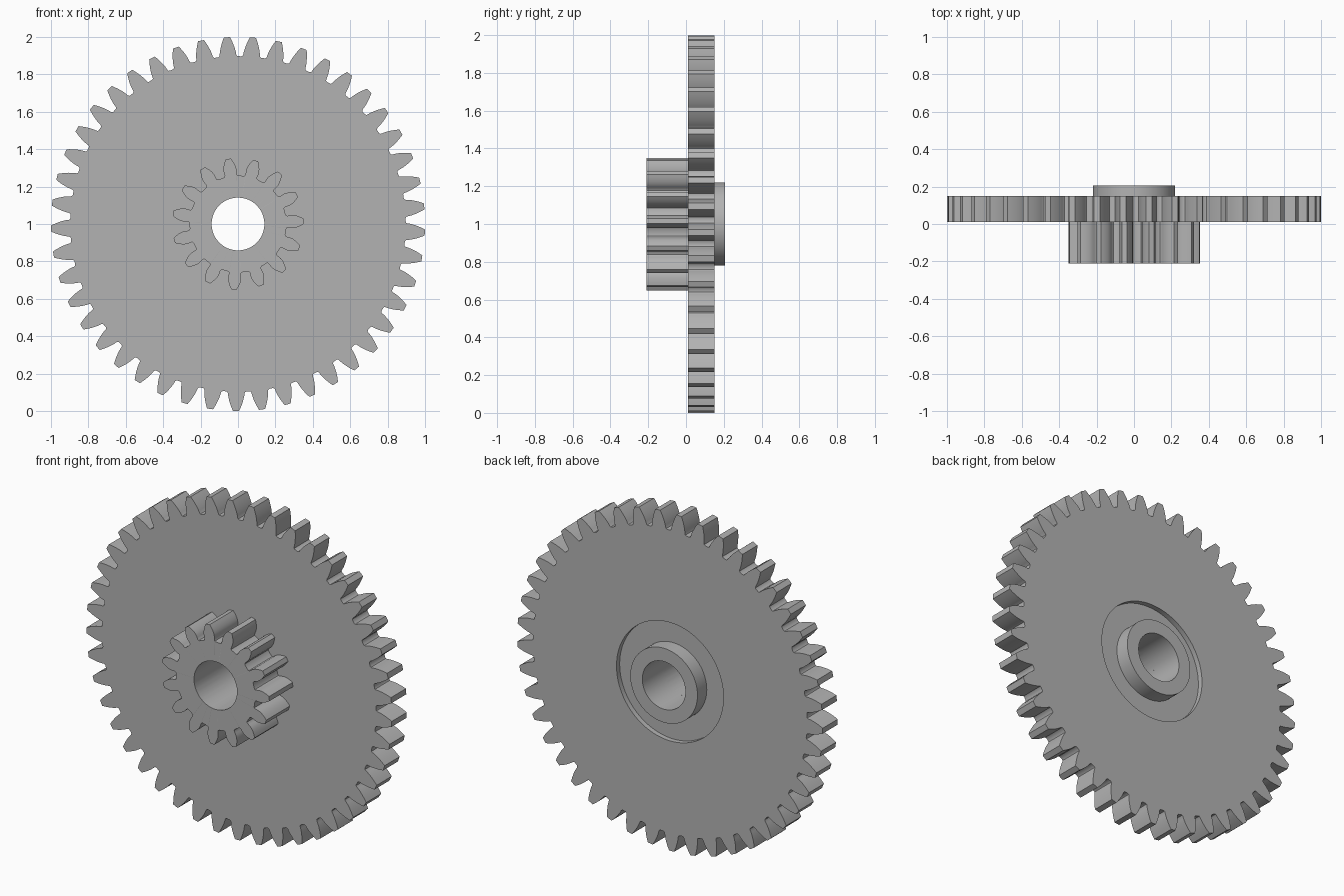
import bpy, bmesh
from math import sin, cos, tan, acos, pi, radians

cube = bpy.data.objects.get("Cube")
if cube:
    bpy.data.objects.remove(cube)

grey = bpy.data.materials.new("mid grey")
grey.use_nodes = True
COLOUR = (0.45, 0.45, 0.45, 1)
grey.diffuse_color = COLOUR
grey.node_tree.nodes["Principled BSDF"].inputs["Base Color"].default_value = COLOUR

AXIS_Z = 1.0
BORE = 0.141


def involute(a):
    return tan(a) - a


def gear_outline(teeth, tip, root, start):
    """Polar points (angle, radius) of an involute gear, angle clockwise from up."""
    pressure = radians(20)
    module = 2 * tip / (teeth + 2)
    pitch = module * teeth / 2
    base = pitch * cos(pressure)

    def half_angle(r):
        spread = involute(acos(base / r)) if r > base else 0
        return pi / (2 * teeth) + involute(pressure) - spread

    # Half a tooth: rounded root, then flank up to the tip corner
    low = root + 0.2 * module
    half = [(half_angle(root) + 0.2 * module / root, root),
            (half_angle(root) + 0.06 * module / root, root + 0.06 * module)]
    steps = 7
    for i in range(steps + 1):
        r = low + (tip - low) * i / steps
        half.append((half_angle(r), r))
    points = []
    for k in range(teeth):
        centre = radians(start) + 2 * pi * k / teeth
        points += [(centre - a, r) for a, r in half]
        points += [(centre + a, r) for a, r in reversed(half)]
    return points


def ring_part(name, outline, sections):
    """Bridge closed rings; a section is (radius or None for the outline, y)."""
    bm = bmesh.new()
    rings = []
    for radius, y in sections:
        rings.append([bm.verts.new((sin(a) * (radius or r), y, AXIS_Z + cos(a) * (radius or r)))
                      for a, r in outline])
    n = len(outline)
    for j, ring in enumerate(rings):
        following = rings[(j + 1) % len(rings)]
        for i in range(n):
            k = (i + 1) % n
            bm.faces.new((ring[i], ring[k], following[k], following[i]))
    bmesh.ops.recalc_face_normals(bm, faces=bm.faces)
    mesh = bpy.data.meshes.new(name)
    bm.to_mesh(mesh)
    bm.free()
    mesh.materials.append(grey)
    obj = bpy.data.objects.new(name, mesh)
    bpy.context.collection.objects.link(obj)
    bpy.ops.object.select_all(action='DESELECT')
    obj.select_set(True)
    bpy.context.view_layer.objects.active = obj
    bpy.ops.object.shade_smooth_by_angle(angle=radians(30))
    return obj


FRONT, MIDDLE, BACK = -0.21, 0.01, 0.15
RECESS_FLOOR, HUB_END = 0.12, 0.207

# Large wheel with a round recess in its back
ring_part("large_gear", gear_outline(45, 1.0, 0.897, 4.6),
          [(None, MIDDLE), (None, BACK), (0.35, BACK), (0.35, RECESS_FLOOR),
           (BORE, RECESS_FLOOR), (BORE, MIDDLE)])

# Small pinion on the front
ring_part("pinion", gear_outline(15, 0.352, 0.259, 15.5),
          [(None, FRONT), (None, MIDDLE), (BORE, MIDDLE), (BORE, FRONT)])

# Plain hub collar on the back
circle = [(2 * pi * i / 96, 0.22) for i in range(96)]
ring_part("hub_collar", circle,
          [(None, RECESS_FLOOR), (None, HUB_END), (BORE, HUB_END), (BORE, RECESS_FLOOR)])
